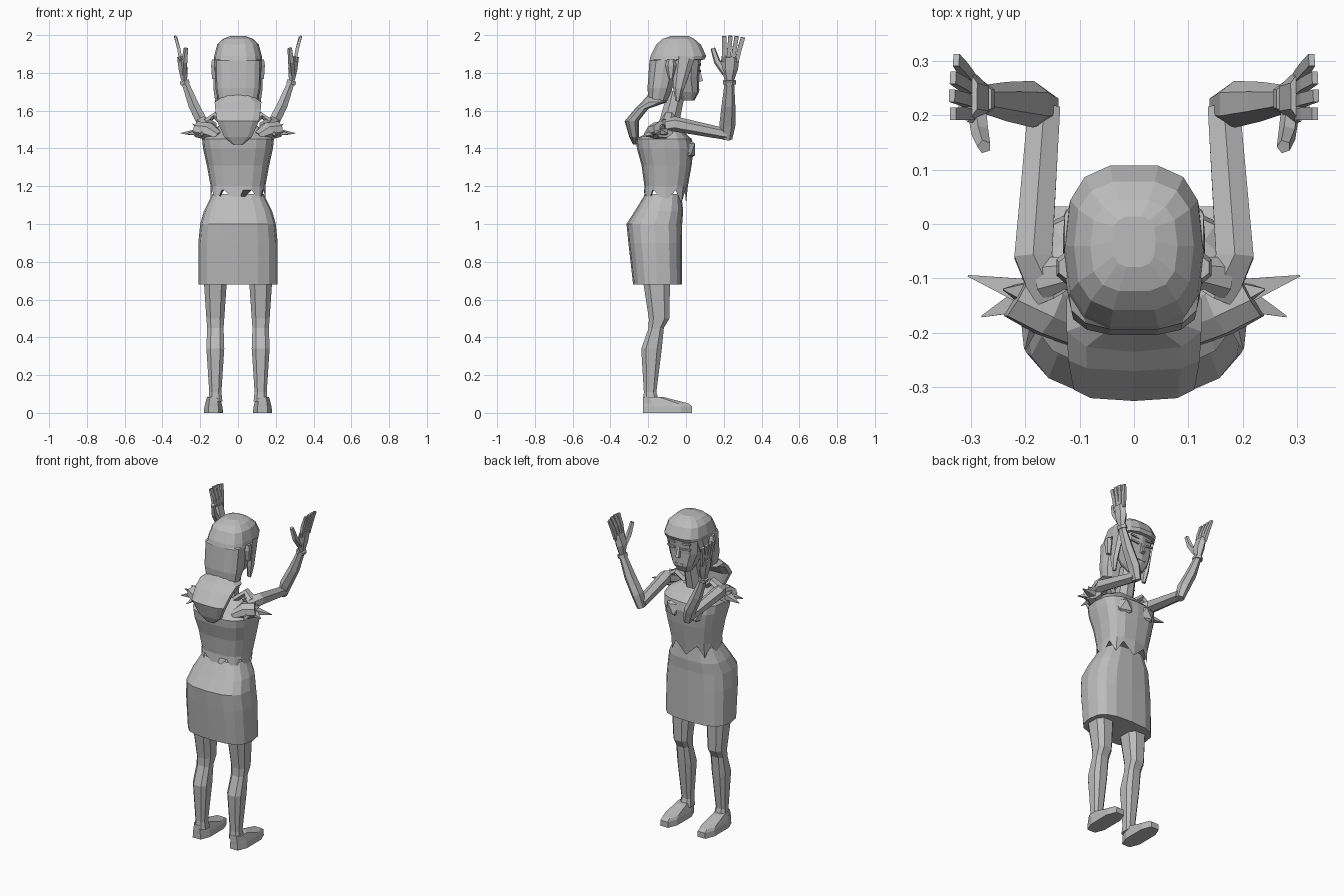
import bpy, bmesh
from math import sin, cos, pi, copysign
from mathutils import Vector

cube = bpy.data.objects.get("Cube")
if cube:
    bpy.data.objects.remove(cube, do_unlink=True)

shade = (.5, .5, .5, 1)
grey = bpy.data.materials.new("plain grey")
grey.use_nodes = True
grey.diffuse_color = shade
grey.node_tree.nodes["Principled BSDF"].inputs["Base Color"].default_value = shade


def finish(name, bm):
    bmesh.ops.recalc_face_normals(bm, faces=bm.faces)
    mesh = bpy.data.meshes.new(name)
    bm.to_mesh(mesh)
    bm.free()
    mesh.materials.append(grey)
    obj = bpy.data.objects.new(name, mesh)
    bpy.context.collection.objects.link(obj)


def skin(name, rings):
    """Bridge rings of equal point count and cap both ends."""
    bm = bmesh.new()
    loops = [[bm.verts.new(point) for point in ring] for ring in rings]
    for lower, upper in zip(loops, loops[1:]):
        for i in range(len(lower)):
            bm.faces.new((lower[i - 1], lower[i], upper[i], upper[i - 1]))
    bm.faces.new(loops[0])
    bm.faces.new(loops[-1])
    finish(name, bm)


def outline(sides, square, turn):
    """Unit outline, squarer as the exponent falls below one."""
    def power(value):
        return copysign(abs(value) ** square, value) if abs(value) > .001 else 0
    angles = [2 * pi * (i + turn) / sides for i in range(sides)]
    return [(power(cos(a)), power(sin(a))) for a in angles]


def stack(name, levels, sides=12, square=.7, centre=0, turn=0, zigzag=0):
    """Upright form from (height, half width, back, front) levels."""
    rings = []
    for height, width, back, front in levels:
        middle, depth = (back + front) / 2, (front - back) / 2
        rings.append([(centre + width * u, middle + depth * v, height)
                      for u, v in outline(sides, square, turn)])
    # Raise every second point of the hem
    rings[0] = [(x, y, z + zigzag * (i % 2)) for i, (x, y, z) in enumerate(rings[0])]
    skin(name, rings)


def limb(name, stations, sides=6, ref=(0, 1, 0)):
    """Tube through (centre, thickness, breadth) stations."""
    centres = [Vector(station[0]) for station in stations]
    rings = []
    for k, (centre, thickness, breadth) in enumerate(stations):
        along = (centres[min(k + 1, len(centres) - 1)] - centres[max(k - 1, 0)]).normalized()
        across = Vector(ref).cross(along).normalized()
        up = along.cross(across)
        rings.append([Vector(centre) + across * u * thickness + up * v * breadth
                      for u, v in outline(sides, 1, .5)])
    skin(name, rings)


# Skirt, bodice with jagged hem, and neck
stack("skirt", [(.68, .21, -.28, -.02), (.9, .21, -.305, -.02), (1, .2, -.315, -.02),
                (1.07, .18, -.27, -.015), (1.16, .135, -.215, -.025)], sides=16)
stack("bodice", [(1.11, .145, -.225, 0), (1.2, .145, -.22, .01), (1.31, .165, -.235, .03),
                 (1.4, .185, -.26, .04), (1.45, .19, -.265, .03), (1.485, .165, -.2, -.01),
                 (1.53, .08, -.14, -.05)], sides=16, zigzag=.07)
limb("neck", [((0, -.11, 1.45), .06, .06), ((0, -.05, 1.7), .05, .05)], sides=8)

# Head with its features
stack("face", [(1.655, .04, -.02, .045), (1.7, .07, -.06, .07), (1.78, .1, -.09, .07),
               (1.88, .105, -.09, .08)], sides=10, turn=.5)
limb("nose", [((0, .065, 1.82), .01, .01), ((0, .08, 1.755), .016, .016)], sides=4)
limb("mouth", [((x, .064, 1.71), .006, .01) for x in (-.025, .025)], sides=4)

# Hair cap with fringe overhang, and the hanging back section
stack("hair", [(1.65, .105, -.2, -.1), (1.72, .12, -.205, -.07), (1.865, .124, -.195, -.03),
               (1.87, .128, -.195, .1), (1.89, .126, -.19, .11), (1.95, .11, -.16, .08),
               (1.98, .08, -.125, .045), (1.995, .04, -.08, .015)], sides=14)
stack("back_hair", [(1.42, .025, -.28, -.26), (1.46, .075, -.3, -.25), (1.545, .115, -.325, -.25),
                    (1.61, .125, -.27, -.2), (1.645, .128, -.235, -.1), (1.685, .07, -.2, -.12)],
      sides=10, turn=.5)

# Paired parts
for side, sign in (("left", 1), ("right", -1)):
    def at(x, y, z):
        return (sign * x, y, z)

    # Legs and wedge shaped feet
    stack(side + "_leg", [(.06, .04, -.23, -.14), (.11, .034, -.225, -.155), (.34, .05, -.24, -.125),
                          (.45, .046, -.2, -.115), (.5, .05, -.2, -.085), (.72, .066, -.235, -.08)],
          sides=8, centre=sign * .12, turn=.5)
    stack(side + "_foot", [(0, .054, -.235, .04), (.035, .05, -.235, .04), (.05, .046, -.235, .02),
                           (.085, .036, -.23, -.12)], sides=8, centre=sign * .13, turn=.5)

    # Bust
    bust = bmesh.new()
    bmesh.ops.create_icosphere(bust, subdivisions=1, radius=.07)
    bmesh.ops.translate(bust, verts=bust.verts, vec=at(.075, -.012, 1.395))
    finish(side + "_bust", bust)

    # Arms bent forward, then up to a cuffed wrist
    limb(side + "_upper_arm", [(at(.15, -.13, 1.515), .045, .04), (at(.185, -.06, 1.53), .04, .04),
                               (at(.165, .215, 1.475), .034, .03)], ref=(0, 0, 1))
    wrist = at(.285, .23, 1.76)
    limb(side + "_forearm", [(at(.16, .215, 1.45), .026, .03), (at(.185, .22, 1.53), .034, .043),
                             (at(.235, .225, 1.63), .032, .036), (wrist, .02, .024)])
    limb(side + "_cuff", [(at(.279, .23, 1.74), .028, .034), (wrist, .028, .034)])

    # Hand with fingers fanned by a steady step, and a thumb
    limb(side + "_palm", [(wrist, .018, .024), (at(.29, .23, 1.82), .028, .045),
                          (at(.305, .235, 1.885), .02, .048)])
    for i, finger in enumerate(("first", "second", "third", "little")):
        step = i - 1.5
        root, tip_y = .235 + .022 * step, .252 + .033 * step
        curl = .002 * step * (step + 1)
        limb(f"{side}_{finger}_finger",
             [(at(.302, root, 1.86), .013, .015),
              (at(.314, (root + tip_y) / 2, 1.93), .012, .016),
              (at(.334 - curl, tip_y, 1.995 - curl), .008, .016)], sides=4)
    limb(side + "_thumb", [(at(.288, .21, 1.8), .018, .022), (at(.282, .165, 1.86), .017, .018),
                           (at(.275, .142, 1.93), .013, .013)], sides=5)

    # Puffed sleeve with ragged points
    limb(side + "_sleeve", [(at(.1, -.17, 1.46), .03, .06), (at(.155, -.15, 1.49), .05, .06),
                            (at(.21, -.12, 1.5), .045, .06)], sides=8)
    cuff = at(.18, -.13, 1.49)
    tips = {"side": (.305, -.095, 1.48), "outer": (.28, -.17, 1.475),
            "upper": (.24, -.12, 1.53), "rear": (.2, -.23, 1.465)}
    for place, tip in tips.items():
        limb(f"{side}_{place}_sleeve_point", [(cuff, .03, .04), (at(*tip), .002, .002)], sides=4)

    # Shoulder strap, ear and side lock of hair
    limb(side + "_strap", [(at(.06, -.11, 1.52), .02, .035), (at(.125, -.09, 1.575), .02, .03),
                           (at(.17, -.1, 1.54), .02, .04)])
    limb(side + "_ear", [(at(.12, -.08, 1.77), .02, .012), (at(.125, -.08, 1.84), .02, .03),
                         (at(.125, -.08, 1.87), .015, .02)])
    limb(side + "_side_lock", [(at(.11, -.045, 1.65), .012, .01), (at(.115, -.04, 1.72), .018, .03),
                               (at(.11, -.01, 1.88), .02, .055)])

    # Eye and brow
    for feature, height in (("eye", 1.81), ("brow", 1.845)):
        limb(f"{side}_{feature}", [(at(.025, .074, height), .008, .007),
                                   (at(.08, .07, height + .006), .006, .006)], sides=4)
